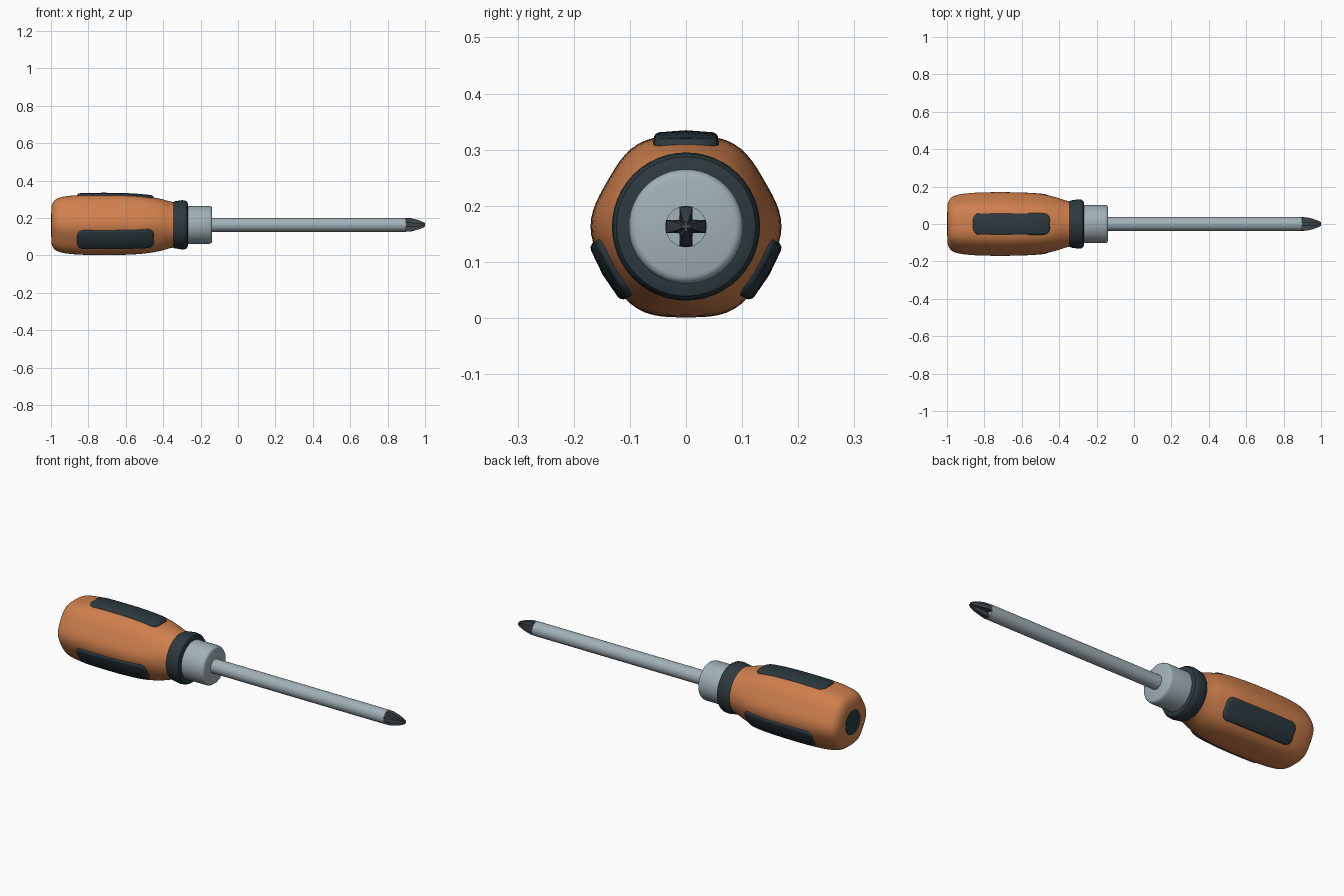
import bpy, bmesh, math
from mathutils import Matrix, Vector

if "Cube" in bpy.data.objects:
    bpy.data.objects.remove(bpy.data.objects["Cube"])

CZ = 0.163  # height of the tool axis


def material(name, rgb):
    m = bpy.data.materials.new(name)
    m.diffuse_color = (*rgb, 1)
    m.use_nodes = True
    m.node_tree.nodes["Principled BSDF"].inputs["Base Color"].default_value = m.diffuse_color
    return m


ORANGE = material("orange", (0.63, 0.215, 0.075))
DARK = material("dark_slate", (0.025, 0.042, 0.05))
SILVER = material("silver", (0.36, 0.44, 0.48))
TIP = material("dark_steel", (0.05, 0.065, 0.075))


def finish(name, bm, mat, angle=40):
    bmesh.ops.recalc_face_normals(bm, faces=bm.faces)
    me = bpy.data.meshes.new(name)
    bm.to_mesh(me)
    bm.free()
    me.materials.append(mat)
    ob = bpy.data.objects.new(name, me)
    bpy.context.collection.objects.link(ob)
    bpy.ops.object.select_all(action='DESELECT')
    ob.select_set(True)
    bpy.context.view_layer.objects.active = ob
    bpy.ops.object.shade_smooth_by_angle(angle=math.radians(angle))
    return ob


def loft(name, rings, mat, angle=40):
    """Bridge rings of equal point count and cap both ends."""
    bm = bmesh.new()
    rows = [[bm.verts.new(p) for p in ring] for ring in rings]
    n = len(rows[0])
    for a, b in zip(rows, rows[1:]):
        for i in range(n):
            j = (i + 1) % n
            bm.faces.new((a[i], a[j], b[j], b[i]))
    bm.faces.new(rows[0])
    bm.faces.new(rows[-1])
    return finish(name, bm, mat, angle)


def lathe(name, profile, mat, n=48, lobe=lambda x: 0):
    """Turn an (x, radius) profile about the axis, with optional six-sided lobes."""
    rings = []
    for x, r in profile:
        ring = []
        for i in range(n):
            a = 2 * math.pi * i / n
            q = r * (1 + lobe(x) * math.cos(6 * a))
            ring.append((x, q * math.cos(a), CZ + q * math.sin(a)))
        rings.append(ring)
    return loft(name, rings, mat)


def smooth_profile(pts, steps=4):
    """Catmull-Rom resampling of a profile."""
    p = [pts[0]] + pts + [pts[-1]]
    out = []
    for k in range(1, len(p) - 2):
        a, b, c, d = (Vector(v) for v in p[k - 1:k + 3])
        for s in range(steps):
            t = s / steps
            out.append(tuple(0.5 * (2 * b + (c - a) * t + (2 * a - 5 * b + 4 * c - d) * t * t
                                    + (3 * b - a - 3 * c + d) * t ** 3)))
    return out + [pts[-1]]


# Handle: rounded hexagonal grip that tapers to a round neck
grip = smooth_profile([(-0.998, 0.098), (-0.99, 0.122), (-0.97, 0.142), (-0.93, 0.155),
                       (-0.85, 0.163), (-0.73, 0.166), (-0.6, 0.164), (-0.5, 0.157),
                       (-0.42, 0.142), (-0.37, 0.127), (-0.33, 0.118)])


def grip_lobe(x):
    return 0.025 * max(0, min(1, (-0.36 - x) / 0.14))


lathe("handle", grip, ORANGE, 72, grip_lobe)
lathe("end_cap", [(-0.99, 0.064), (-1.0, 0.064)], DARK)

# Collar and ferrule
lathe("collar", [(-0.348, 0.112), (-0.346, 0.121), (-0.338, 0.126), (-0.322, 0.128), (-0.30, 0.132),
                 (-0.282, 0.13), (-0.272, 0.124), (-0.268, 0.112), (-0.268, 0.09)], DARK)
lathe("ferrule", [(-0.28, 0.102), (-0.155, 0.102), (-0.147, 0.1), (-0.141, 0.096),
                  (-0.138, 0.088)], SILVER)

# Shaft
lathe("shaft", [(-0.15, 0.037), (0.897, 0.037)], SILVER, 32)


# Cross-shaped tip: four tapering wings
def cross(x, r, w, c):
    pts = []
    for k in range(4):
        m = Matrix.Rotation(k * math.pi / 2, 2)
        for p in ((r * 0.96, -w), (r, 0), (r * 0.96, w), (c, c)):
            v = m @ Vector(p)
            pts.append((x, v.x, CZ + v.y))
    return pts


loft("cross_tip", [cross(0.89, 0.037, 0.012, 0.0115), cross(0.925, 0.0355, 0.0115, 0.0105),
                   cross(0.965, 0.025, 0.009, 0.008), cross(0.99, 0.015, 0.006, 0.005),
                   cross(1.0, 0.009, 0.003, 0.0028)], TIP, 25)


# Grip pads: three rounded plates that follow the handle
def grip_radius(x):
    for (xa, ra), (xb, rb) in zip(grip, grip[1:]):
        if xa <= x <= xb:
            r = ra + (rb - ra) * (x - xa) / (xb - xa)
            return r * (1 - grip_lobe(x))
    return grip[-1][1]


def pad_outline(inset, per_side=10):
    hx, hy, rad = 0.205 - inset, 0.058 - inset, 0.034 - inset * 0.6
    pts = []
    for k, (sx, sy) in enumerate(((1, 1), (-1, 1), (-1, -1), (1, -1))):
        for i in range(6):
            a = (k + i / 5) * math.pi / 2
            pts.append((sx * (hx - rad) + rad * math.cos(a), sy * (hy - rad) + rad * math.sin(a)))
        if k % 2 == 0:   # extra points along the long sides to follow the curve
            for i in range(1, per_side):
                x = sx * (hx - rad) * (1 - 2 * i / per_side)
                pts.append((x, sy * hy))
    return pts


def pad(name, turn):
    bm = bmesh.new()
    rot = Matrix.Rotation(turn, 3, 'X')

    def place(x, t, lift):
        px = x - 0.655
        h = grip_radius(px) + lift - 1.6 * t * t
        v = rot @ Vector((px, t, h))
        return bm.verts.new((v.x, v.y, v.z + CZ))

    rows = [[place(x, t, lift) for x, t in pad_outline(inset)]
            for inset, lift in ((0.003, -0.014), (0, -0.002), (0.001, 0.004),
                                (0.004, 0.008), (0.010, 0.0098))]
    # crown strips run across the pad between matching edge points
    n = len(rows[0])
    for a, b in zip(rows, rows[1:]):
        for i in range(n):
            j = (i + 1) % n
            bm.faces.new((a[i], a[j], b[j], b[i]))
    top = rows[-1]
    half = n // 2
    left = [top[i] for i in range(half)]
    right = [top[n - 1 - i] for i in range(half)]
    mids = [place((p[0] + q[0]) / 2, 0, 0.0098)
            for p, q in zip(pad_outline(0.010)[:half], pad_outline(0.010)[::-1][:half])]
    for i in range(half - 1):
        bm.faces.new((left[i], left[i + 1], mids[i + 1], mids[i]))
        bm.faces.new((mids[i], mids[i + 1], right[i + 1], right[i]))
    bm.faces.new((left[0], mids[0], right[0]))
    bm.faces.new((left[-1], right[-1], mids[-1]))
    bmesh.ops.remove_doubles(bm, verts=bm.verts, dist=1e-5)
    finish(name, bm, DARK, 50)


for i, side in enumerate(("top", "front", "back")):
    pad(f"grip_pad_{side}", i * math.tau / 3)
